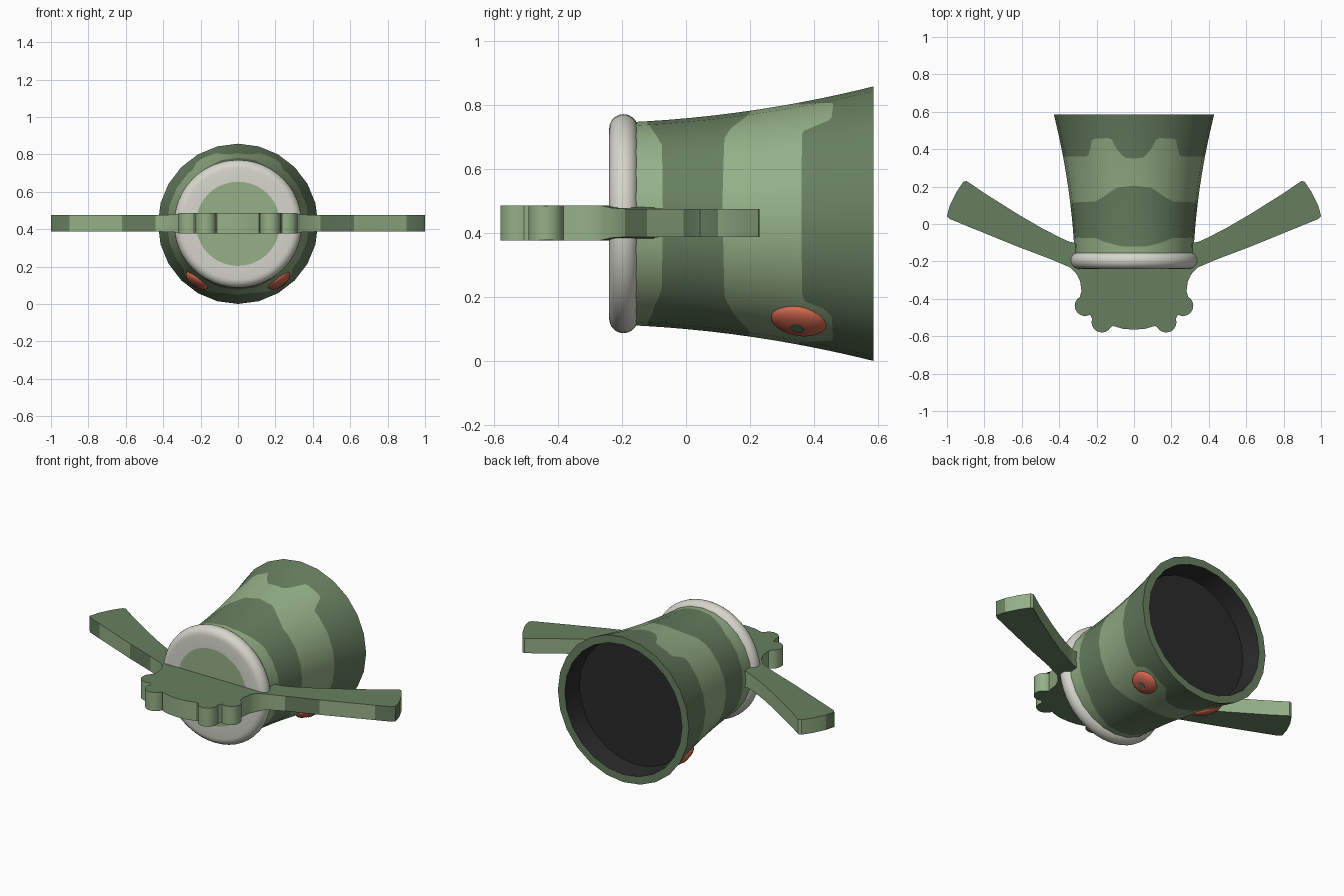
import bpy, bmesh, math
from mathutils import Matrix, Vector

if "Cube" in bpy.data.objects:
    bpy.data.objects.remove(bpy.data.objects["Cube"])

CZ = 0.429          # height of the body axis
SIDES = 24          # facets around the body


def material(name, rgb):
    m = bpy.data.materials.new(name)
    lin = [(c / 255 / 12.92) if c < 10 else ((c / 255 + 0.055) / 1.055) ** 2.4 for c in rgb]
    m.diffuse_color = (*lin, 1)
    m.use_nodes = True
    m.node_tree.nodes["Principled BSDF"].inputs["Base Color"].default_value = m.diffuse_color
    return m


DARK = material("dark_green", (103, 127, 96))
LIGHT = material("light_green", (149, 176, 135))
WHITE = material("off_white", (214, 214, 204))
RED = material("orange_red", (212, 104, 80))
BLACK = material("charcoal", (42, 42, 42))


def finish(name, bm, mats):
    me = bpy.data.meshes.new(name)
    bm.to_mesh(me)
    bm.free()
    for m in mats:
        me.materials.append(m)
    ob = bpy.data.objects.new(name, me)
    bpy.context.collection.objects.link(ob)
    return ob


def smooth(ob, angle=35):
    bpy.ops.object.select_all(action='DESELECT')
    ob.select_set(True)
    bpy.context.view_layer.objects.active = ob
    bpy.ops.object.shade_smooth_by_angle(angle=math.radians(angle))


def lerp_table(table, x):
    for (x0, y0), (x1, y1) in zip(table, table[1:]):
        if x <= x1:
            return y0 + (y1 - y0) * (x - x0) / (x1 - x0)
    return table[-1][1]


def skin(bm, rows, mats):
    """Join closed rings of vertices; mats gives the slot of each band."""
    n = len(rows[0])
    for r0, r1, mat in zip(rows, rows[1:], mats):
        for j in range(n):
            k = (j + 1) % n
            bm.faces.new((r0[j], r0[k], r1[k], r1[j])).material_index = mat


def lathe(name, profile, band_mats, mats, segs):
    """Revolve (radius, y) points around the body axis."""
    bm = bmesh.new()
    rows = []
    for r, y in profile:
        ring = [2 * math.pi * j / segs for j in range(segs)]
        rows.append([bm.verts.new((r * math.sin(a), y, CZ + r * math.cos(a))) for a in ring])
    skin(bm, rows, band_mats)
    bmesh.ops.remove_doubles(bm, verts=bm.verts, dist=1e-5)
    ob = finish(name, bm, mats)
    smooth(ob)
    return ob


# flared body shell, with rows that follow the wavy camouflage borders
Y0, Y1 = -0.16, 0.585


def body_radius(y):
    t = y + 0.155
    return 0.318 + 0.05 * t + 0.134 * t * t


BORDERS = [
    [(0, -.12), (12, -.12), (28, -.098), (40, -.075), (90, -.072)],
    [(0, .205), (15, .195), (30, .14), (38, .12), (90, .112)],
    [(0, .35), (8, .355), (14, .40), (17, .45), (20, .46), (34, .455),
     (37, .43), (38, .375), (42, .362), (90, .36)],
]
SUB, COLS = 5, SIDES * 6
bm = bmesh.new()
rows = [[] for _ in range(4 * SUB + 1)]
normals = []
for j in range(COLS):
    a = 2 * math.pi * j / COLS
    deg = math.degrees(math.acos(max(-1, min(1, math.cos(a)))))
    fold = deg if deg <= 90 else (180 - deg) * 0.78
    ys = [Y0] + [lerp_table(b, fold) for b in BORDERS] + [Y1]
    step = 2 * math.pi / SIDES
    facet = math.cos(step / 2) / math.cos(a % step - step / 2)
    for i, row in enumerate(rows):
        s, f = min(i // SUB, 3), i / SUB
        y = ys[s] + (ys[s + 1] - ys[s]) * (f - s)
        r = body_radius(y) * facet
        row.append(bm.verts.new((r * math.sin(a), y, CZ + r * math.cos(a))))
        slope = 0.05 + 0.268 * (y + 0.155)
        normals.append(Vector((math.sin(a), -slope, math.cos(a))).normalized())
skin(bm, rows, [(1, 0, 1, 0)[i // SUB] for i in range(4 * SUB)])
for f in bm.faces:
    f.smooth = True
body = finish("body_shell", bm, [DARK, LIGHT])
body.data.normals_split_custom_set_from_vertices(normals)

# rear rim with the dark recess inside it
R = body_radius(Y1)
lathe("rear_opening", [(R, Y1), (R - .045, Y1), (R - .06, .47), (0, .47)],
      [0, 1, 1], [DARK, BLACK], SIDES)

# rounded front cap with a painted disc
tube = [(0.297 + .045 * math.cos(t), -.195 + .045 * math.sin(t))
        for t in [math.radians(-90 + 180 * i / 10) for i in range(11)]]
lathe("front_cap", [(0, -.24), (.225, -.24)] + tube + [(0, -.15)],
      [1] + [0] * 12, [WHITE, LIGHT], 48)


# handle plate and side wings, cut from one mirrored outline
def arc(cx, cy, r, a0, a1, n):
    return [(cx + r * math.cos(math.radians(a0 + (a1 - a0) * i / n)),
             cy + r * math.sin(math.radians(a0 + (a1 - a0) * i / n))) for i in range(n + 1)]


half = [(0, -.565), (.06, -.56), (.112, -.545)]
half += arc(.172, -.525, .055, 190, 380, 10)
half += arc(.262, -.437, .055, 240, 440, 10)
half += [(.281, -.36), (.287, -.31), (.305, -.27), (.34, -.233), (.44, -.19), (.62, -.122),
         (.9, -.008), (.985, .027), (1.0, .043), (.985, .1), (.95, .17), (.912, .226),
         (.895, .23), (.8, .165), (.62, .052), (.5, -.018), (.4, -.07), (.345, -.095),
         (.25, -.115), (.108, -.17)]
half += arc(0, -.315, .108, 0, -90, 8)
half[-1] = (0, -.423)
outline = half + [(-x, y) for x, y in reversed(half[1:-1])]

bm = bmesh.new()
top, bottom = [], []
for x, y in outline:
    h = lerp_table([(0, .055), (.31, .055), (.35, .044), (1, .044)], abs(x))
    top.append(bm.verts.new((x, y, .4315 + h)))
    bottom.append(bm.verts.new((x, y, .4315 - h)))
bm.faces.new(top)
bm.faces.new(bottom[::-1])
for i in range(len(outline)):
    k = (i + 1) % len(outline)
    f = bm.faces.new((bottom[i], bottom[k], top[k], top[i]))
    f.normal_update()
    c = f.calc_center_median()
    # edge patches: dark near the wing root and on the leading corner of the tip
    patch = .44 < abs(c.x) < .62 or (abs(c.x) > .9 and c.y < .1)
    f.material_index = 0 if patch and (f.normal.y < 0 or abs(c.x) > .9) else 1
bmesh.ops.triangulate(bm, faces=[f for f in bm.faces if len(f.verts) > 4])
smooth(finish("handle_and_wings", bm, [DARK, LIGHT]), 30)

# eyes low on both sides, each with a thin pupil plate
for side, label in ((1, "right"), (-1, "left")):
    a = math.radians(36)
    tangent = Vector((side * math.cos(a), 0, math.sin(a)))
    out = Vector((side * math.sin(a), -0.17, -math.cos(a))).normalized()
    along = out.cross(tangent).normalized()
    center = Vector((side * .219, .353, CZ - .302))
    frame = Matrix((tangent, along, out)).transposed().to_4x4()
    frame.translation = center

    bm = bmesh.new()
    bmesh.ops.create_uvsphere(bm, u_segments=24, v_segments=14, radius=1)
    bm.transform(frame @ Matrix.Diagonal((.07, .088, .033, 1)))
    bmesh.ops.recalc_face_normals(bm, faces=bm.faces)
    smooth(finish(label + "_eye", bm, [RED]), 60)

    bm = bmesh.new()
    bmesh.ops.create_cone(bm, cap_ends=True, segments=8, radius1=.021, radius2=.021, depth=.006)
    bm.transform(frame @ Matrix.Translation((0, 0, .0315)))
    bmesh.ops.recalc_face_normals(bm, faces=bm.faces)
    finish(label + "_pupil", bm, [DARK])
